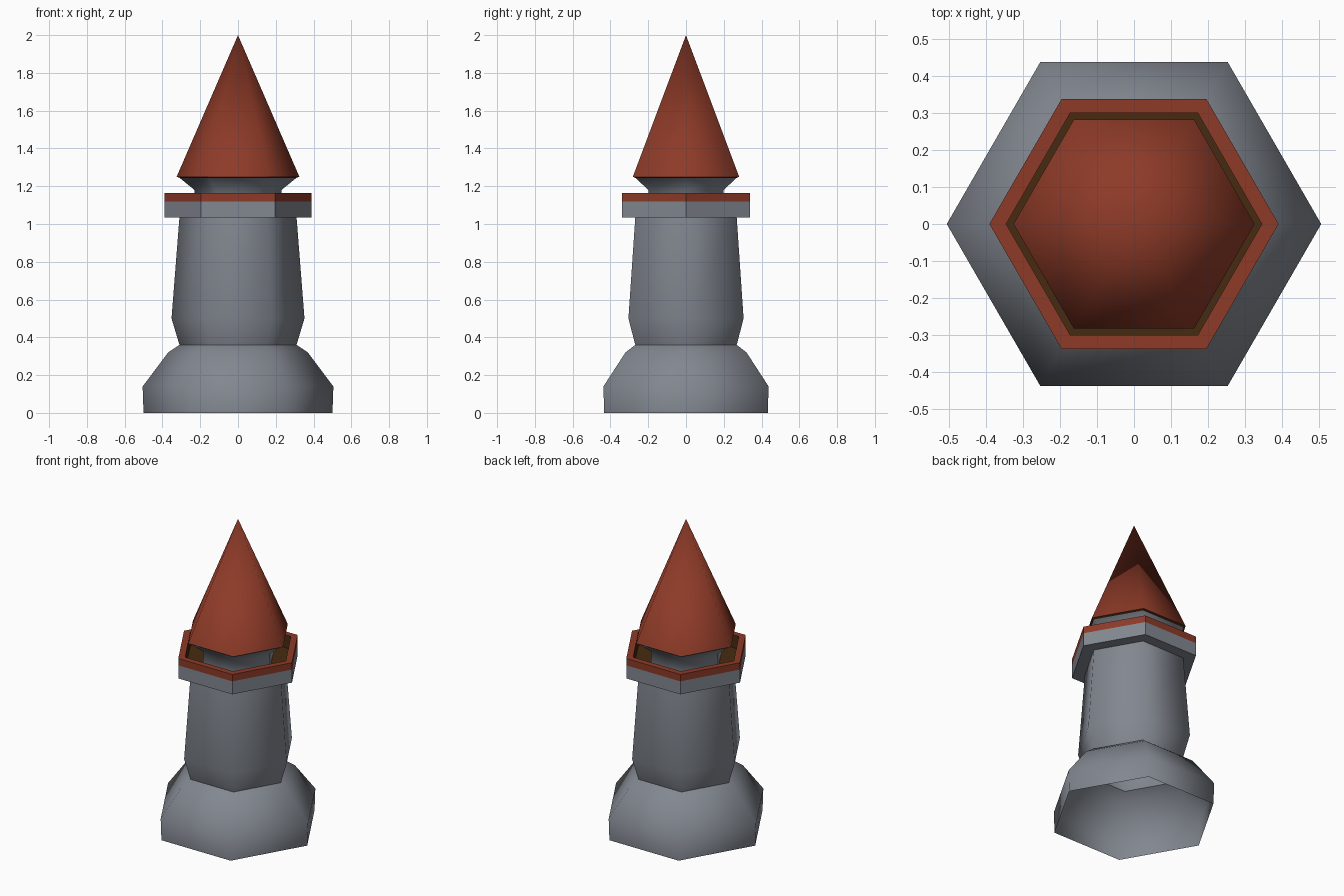
import bpy, bmesh, math

if "Cube" in bpy.data.objects:
    bpy.data.objects.remove(bpy.data.objects["Cube"])

SIDES = 6


def material(name, rgb):
    m = bpy.data.materials.new(name)
    m.diffuse_color = (*rgb, 1.0)
    m.use_nodes = True
    m.node_tree.nodes["Principled BSDF"].inputs["Base Color"].default_value = m.diffuse_color
    return m


STONE = material("grey stone", (0.225, 0.245, 0.28))
RED = material("red tile", (0.27, 0.043, 0.021))
BROWN = material("dark brown", (0.062, 0.024, 0.006))


def hex_lathe(name, profile, mats, bands=None, smooth=True):
    """Sweep (radius, z) points around six corners; bands = material per strip."""
    bm = bmesh.new()
    rings = []
    for r, z in profile:
        if r == 0:
            rings.append([bm.verts.new((0, 0, z))] * SIDES)
        else:
            rings.append([bm.verts.new((r * math.cos(2 * math.pi * i / SIDES),
                                        r * math.sin(2 * math.pi * i / SIDES), z))
                          for i in range(SIDES)])
    for j in range(len(rings) - 1):
        lo, hi = rings[j], rings[j + 1]
        for i in range(SIDES):
            k = (i + 1) % SIDES
            corners = list(dict.fromkeys((lo[i], lo[k], hi[k], hi[i])))
            f = bm.faces.new(corners)
            f.smooth = smooth
            f.material_index = bands[j] if bands else 0
    mesh = bpy.data.meshes.new(name)
    bm.to_mesh(mesh)
    bm.free()
    for m in mats:
        mesh.materials.append(m)
    ob = bpy.data.objects.new(name, mesh)
    bpy.context.collection.objects.link(ob)
    return ob


# Flared foot, open underneath
hex_lathe("base", [(0.50, 0), (0.505, 0.14), (0.37, 0.32), (0.31, 0.36)], [STONE])

# Tapered shaft
hex_lathe("shaft", [(0.31, 0.36), (0.352, 0.50), (0.31, 1.035)], [STONE])

# Parapet: stone collar, red rim, brown walkway inside
hex_lathe("parapet",
          [(0.31, 1.035), (0.39, 1.035), (0.39, 1.12), (0.39, 1.165),
           (0.345, 1.165), (0.345, 1.08), (0.22, 1.08)],
          [STONE, RED, BROWN], [0, 0, 1, 1, 2, 2], smooth=False)

# Neck flaring out to carry the roof
hex_lathe("neck", [(0.23, 1.08), (0.23, 1.18), (0.31, 1.245)], [STONE])

# Underside of the eaves
hex_lathe("soffit", [(0.305, 1.243), (0.325, 1.25)], [BROWN], smooth=False)

# Pointed roof
hex_lathe("roof", [(0.325, 1.25), (0, 2.0)], [RED])
